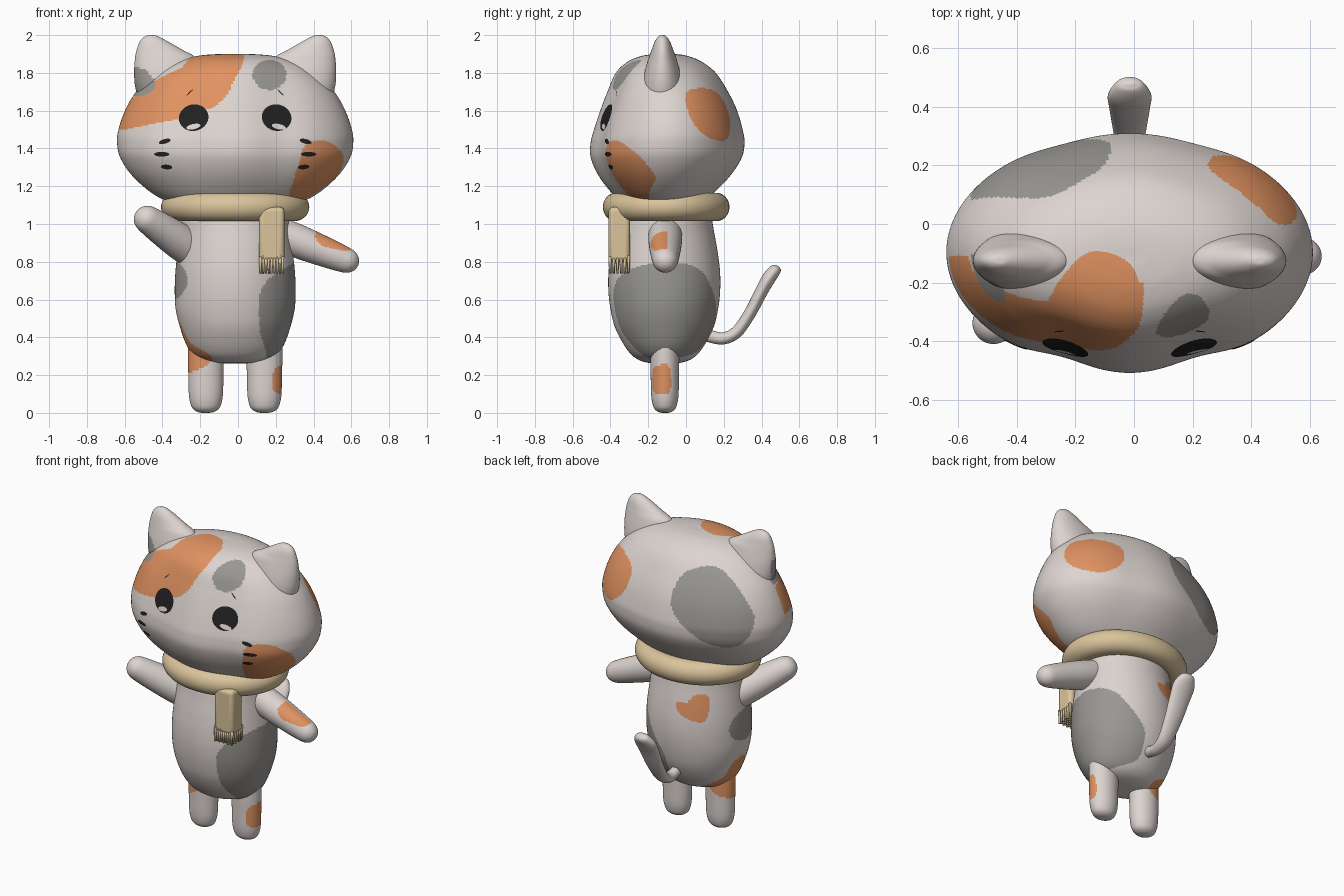
import bpy, bmesh, math
from mathutils import Vector
from mathutils.bvhtree import BVHTree

if "Cube" in bpy.data.objects:
    bpy.data.objects.remove(bpy.data.objects["Cube"])

CX, CY = -0.015, -0.11          # middle axis of the figure


def material(name, rgb):
    m = bpy.data.materials.new(name)
    m.diffuse_color = (*rgb, 1)
    m.use_nodes = True
    m.node_tree.nodes["Principled BSDF"].inputs["Base Color"].default_value = m.diffuse_color
    return m


FUR = material("cream_fur", (0.72, 0.66, 0.635))
ORANGE = material("orange_patch", (0.75, 0.29, 0.12))
GREY = material("grey_patch", (0.32, 0.31, 0.29))
BLACK = material("black", (0.015, 0.015, 0.015))
TAN = material("tan_scarf", (0.70, 0.55, 0.33))


def spline(pts, per, closed=False):
    """Catmull-Rom samples through points of any dimension."""
    n, out = len(pts), []
    for i in range(n if closed else n - 1):
        q = [pts[(i + k) % n] if closed else pts[min(max(i + k, 0), n - 1)] for k in (-1, 0, 1, 2)]
        for s in range(per):
            t = s / per
            out.append([0.5 * (2 * b + (c - a) * t + (2 * a - 5 * b + 4 * c - d) * t * t
                               + (3 * b - a - 3 * c + d) * t ** 3) for a, b, c, d in zip(*q)])
    return out if closed else out + [list(pts[-1])]


def finish(name, bm, mat):
    bmesh.ops.recalc_face_normals(bm, faces=bm.faces)
    me = bpy.data.meshes.new(name)
    bm.to_mesh(me)
    bm.free()
    ob = bpy.data.objects.new(name, me)
    bpy.context.collection.objects.link(ob)
    me.materials.append(mat)
    for p in me.polygons:
        p.use_smooth = True
    return ob


def loft(name, rings, n=48, per=6, axis=(0, 0, 1), u=(1, 0, 0)):
    """Skin of ellipses (x, y, z, ru, rv); axis None follows the path."""
    rows, bm, loops = spline(rings, per), bmesh.new(), []
    u = Vector(u)
    for i, r in enumerate(rows):
        ax = Vector(axis) if axis else Vector(rows[min(i + 1, len(rows) - 1)][:3]) - Vector(rows[max(i - 1, 0)][:3])
        v = ax.cross(u).normalized()
        c, ru, rv = Vector(r[:3]), max(r[3], 1e-4), max(r[4], 1e-4)
        loops.append([bm.verts.new(c + u * ru * math.cos(a) + v * rv * math.sin(a))
                      for a in (2 * math.pi * k / n for k in range(n))])
    for a, b in zip(loops, loops[1:]):
        for k in range(n):
            bm.faces.new((a[k], a[k - 1], b[k - 1], b[k]))
    bm.faces.new(loops[0])
    bm.faces.new(loops[-1])
    return finish(name, bm, FUR)


# which two axes each view shows, and on which side of the figure it paints
VIEWS = {"front": (0, 2, lambda c: c.y < CY + 0.01), "back": (0, 2, lambda c: c.y > CY),
         "right": (1, 2, lambda c: c.x > CX), "left": (1, 2, lambda c: c.x < CX),
         "brow": (0, 2, lambda c: c.y < -.2 or (c.x < -.3 and c.y < -.11)), "top": (0, 1, lambda c: c.z > 1.6),
         "leg": (1, 2, lambda c: c.x > .16), "left_hip": (0, 2, lambda c: c.y < 0.05)}


def paint(ob, *patches):
    """Colour faces whose centre lies inside a smooth outline seen in a view."""
    me = ob.data
    for view, mat, pts in patches:
        if mat.name not in me.materials:
            me.materials.append(mat)
        idx = me.materials.find(mat.name)
        i, j, side = VIEWS[view]
        poly = spline(pts, 5, True)
        lo = [min(p[k] for p in poly) for k in (0, 1)]
        hi = [max(p[k] for p in poly) for k in (0, 1)]
        for f in me.polygons:
            c = f.center
            x, y = c[i], c[j]
            if not (lo[0] < x < hi[0] and lo[1] < y < hi[1] and side(c)):
                continue
            hit = False
            for (x1, y1), (x2, y2) in zip(poly, poly[1:] + poly[:1]):
                if (y1 > y) != (y2 > y) and x < x1 + (y - y1) * (x2 - x1) / (y2 - y1):
                    hit = not hit
            if hit:
                f.material_index = idx


def oval(cx, cy, rx, ry):
    return [(cx + rx * math.cos(k * math.pi / 4), cy + ry * math.sin(k * math.pi / 4)) for k in range(8)]


# head: (z, half width, centre y, half depth), with slightly hollow cheeks
profile = [(1.08, 0, -.13, 0), (1.085, .15, -.13, .1), (1.10, .29, -.13, .18), (1.15, .42, -.125, .255),
           (1.25, .54, -.115, .345), (1.35, .608, -.105, .4), (1.43, .625, -.098, .408), (1.5, .618, -.094, .394),
           (1.6, .583, -.092, .363), (1.7, .525, -.097, .32), (1.8, .425, -.107, .265), (1.86, .32, -.113, .195),
           (1.89, .2, -.113, .12), (1.9, .08, -.11, .05), (1.9, 0, -.11, 0)]
head = loft("head", [(CX, y, z, a, b) for z, a, y, b in profile], 280, 13)
for v in head.data.vertices:
    dy = v.co.y + .1
    dent = math.exp(-((abs(v.co.x - CX) - .24) / .13) ** 2)
    v.co.y -= dy * dent * (.07 if dy < 0 else .025)
ear_spot = ("front", GREY, [(-.58, 1.82), (-.5, 1.82), (-.45, 1.77), (-.44, 1.72), (-.5, 1.68), (-.58, 1.69)])
paint(head,
      ("brow", ORANGE, [(.02, 1.93), (.025, 1.85), (-.02, 1.76), (-.07, 1.67), (-.15, 1.61), (-.3, 1.56),
                        (-.45, 1.53), (-.66, 1.5), (-.66, 1.6), (-.52, 1.69), (-.41, 1.775), (-.25, 1.85),
                        (-.12, 1.93)]),
      ("top", ORANGE, [(-.3, -.33), (-.27, -.22), (-.18, -.11), (-.1, -.095), (-.01, -.14), (.025, -.24),
                       (.015, -.32), (-.1, -.36)]),
      ("front", GREY, oval(.167, 1.79, .09, .08)),
      ("front", ORANGE, [(.27, 1.12), (.3, 1.25), (.35, 1.41), (.43, 1.44), (.5, 1.425), (.555, 1.37),
                         (.55, 1.3), (.5, 1.23), (.37, 1.14)]),
      ("right", ORANGE, [(0, 1.69), (.06, 1.72), (.14, 1.71), (.2, 1.65), (.235, 1.53), (.205, 1.44), (.1, 1.47),
                         (.02, 1.57)]),
      ("back", GREY, [(-.08, 1.62), (-.1, 1.72), (-.16, 1.775), (-.28, 1.8), (-.4, 1.735), (-.5, 1.63),
                      (-.555, 1.53), (-.54, 1.42), (-.46, 1.35), (-.33, 1.36), (-.2, 1.44), (-.1, 1.54)]),
      ear_spot)

# ears: (z, inner x, outer x, half depth), mirrored
for side, s in (("left", -1), ("right", 1)):
    ear = loft(side + "_ear", [(CX + s * (a + b) / 2, -.125, z, (b - a) / 2, d) for z, a, b, d in (
        (1.62, .22, .5, .1), (1.72, .2, .528, .105), (1.8, .19, .535, .095), (1.88, .21, .53, .073),
        (1.92, .275, .522, .058), (1.96, .345, .508, .043), (1.985, .39, .49, .028), (1.998, .42, .465, .014),
        (2.0, .442, .442, 0))], 64, 8)
    if s < 0:
        paint(ear, ear_spot)

# face details: thin sheets laid on the head surface
bm = bmesh.new()
bm.from_mesh(head.data)
tree = BVHTree.FromBMesh(bm)
bm.free()


def decal(name, mat, x, z, rx, rz, angle=0, lift=.003):
    bm, rings, n = bmesh.new(), [], 32
    ca, sa = math.cos(math.radians(angle)), math.sin(math.radians(angle))
    for r in (.02, .35, .7, 1):
        ring = []
        for k in range(n):
            a, b = r * rx * math.cos(2 * math.pi * k / n), r * rz * math.sin(2 * math.pi * k / n)
            px, pz = x + a * ca - b * sa, z + a * sa + b * ca
            hit = tree.ray_cast(Vector((px, -2, pz)), Vector((0, 1, 0)))
            ring.append(bm.verts.new(hit[0] + hit[1].normalized() * math.copysign(lift, -hit[1].y)))
        rings.append(ring)
    bm.faces.new(rings[0])
    for a, b in zip(rings, rings[1:]):
        for k in range(n):
            bm.faces.new((a[k], a[k - 1], b[k - 1], b[k]))
    finish(name, bm, mat)


for side, s in (("left", -1), ("right", 1)):
    decal(side + "_eye", BLACK, CX + s * .219, 1.562, .079, .07, -s * 15)
    decal(side + "_eye_glint", FUR, CX + s * .225 + .005, 1.514, .038, .014, -s * 12, .005)
    decal(side + "_lash", BLACK, CX + s * .24, 1.695, .024, .003, -45 * s)
    for label, x, z, r, tilt in (("upper", .372, 1.437, .032, 15), ("middle", .388, 1.37, .04, 0),
                                 ("lower", .362, 1.303, .03, -5)):
        decal(f"{side}_{label}_whisker", BLACK, CX + s * x, z, r, .012, s * -tilt)

# body
body = loft("body", [(CX, -.115, z, a, b) for z, a, b in (
    (.262, 0, 0), (.266, .11, .09), (.292, .2, .155), (.35, .253, .207), (.45, .291, .26), (.55, .315, .285),
    (.65, .32, .296), (.75, .316, .295), (.85, .305, .283), (.95, .292, .265), (1.05, .28, .245),
    (1.15, .24, .2), (1.17, 0, 0))], 200, 12)
hip = ("left_hip", ORANGE, [(-.36, .54), (-.31, .48), (-.25, .37), (-.14, .3), (-.17, .25), (-.27, .21), (-.36, .21)])
paint(body,
      ("right", GREY, [(-.385, .62), (-.36, .71), (-.28, .765), (-.15, .795), (0, .79), (.09, .74), (.15, .62),
                       (.155, .5), (.1, .37), (.03, .31), (-.12, .28), (-.22, .3), (-.32, .4), (-.365, .5)]),
      ("left", GREY, oval(-.15, .7, .15, .1)),
      ("back", ORANGE, [(-.045, .86), (-.065, .885), (-.11, .885), (-.15, .935), (-.21, .94), (-.23, .87),
                        (-.215, .78), (-.15, .775), (-.07, .815)]),
      hip)

# legs
for side, s in (("left", -1), ("right", 1)):
    leg = loft(side + "_leg", [(CX + s * .155, -.112, z, .093 * r, .075 * r) for z, r in (
        (0, 0), (.003, .4), (.02, .72), (.05, .88), (.1, .97), (.2, 1), (.3, 1.02), (.42, 1.0))], 64, 8)
    paint(leg, hip if s < 0 else ("leg", ORANGE, [(-.17, .11), (-.125, .1), (-.085, .11), (-.08, .18), (-.09, .25),
                                                  (-.13, .255), (-.17, .24), (-.178, .18)]))


# arms: straight rounded limbs from shoulder to paw
def arm(name, p0, p1, u, size):
    p0, p1 = Vector(p0), Vector(p1)
    return loft(name, [(*p0.lerp(p1, t), r * size, r * size) for t, r in (
        (0, 1.02), (.3, 1.0), (.6, .9), (.8, .8), (.9, .7), (.96, .5), (.99, .25), (1, 0))],
        80, 10, (p1 - p0).normalized(), u)


right_arm = arm("right_arm", (.2, -.11, .955), (.637, -.11, .782), (0, 1, 0), .088)
paint(right_arm, ("front", ORANGE, [(.405, .945), (.44, .89), (.5, .87), (.59, .86), (.59, .92), (.45, .98)]))
d = Vector((-.305, -.225, .215))
arm("left_arm", (-.22, -.15, .845), (-.53, -.375, 1.06), d.cross(Vector((0, 0, 1))).normalized(), .094)

# tail: flattened, widening toward the tip
loft("tail", [(CX, y, z, a, b) for y, z, a, b in (
    (.06, .43, .03, .035), (.13, .405, .032, .033), (.2, .395, .038, .032), (.27, .43, .048, .032),
    (.34, .53, .06, .032), (.4, .645, .07, .034), (.44, .715, .074, .036), (.475, .76, .05, .03),
    (.485, .775, .025, .015), (.487, .778, 0, 0))], 40, 6, None)

# scarf: neck ring, hanging end and fringe
bpy.ops.mesh.primitive_torus_add(location=(CX, -.105, 1.09), major_segments=96, minor_segments=32,
                                 major_radius=.29, minor_radius=.075)
ring = bpy.context.object
ring.name = "scarf_ring"
ring.scale = (1.075, .918, 1)
ring.data.materials.append(TAN)
bpy.ops.object.shade_smooth()

bpy.ops.mesh.primitive_cube_add(size=1, location=(.178, -.353, .945))
end = bpy.context.object
end.name = "scarf_end"
end.scale = (.136, .115, .29)
bpy.ops.object.transform_apply(location=False, rotation=False)
end.data.materials.append(TAN)
bev = end.modifiers.new("round", "BEVEL")
bev.width, bev.segments = .025, 4
bpy.ops.object.shade_smooth_by_angle()

bm = bmesh.new()
for i in range(9):
    for j in range(6):
        x, y = .178 + (i - 4) * .0148, -.353 + (j - 2.5) * .0195
        made = bmesh.ops.create_cone(bm, segments=6, radius1=.006, radius2=.009, depth=.09, cap_ends=True)
        bmesh.ops.translate(bm, verts=made["verts"], vec=(x, y, .782 + .006 * ((i + j) % 2)))
finish("scarf_fringe", bm, TAN)
